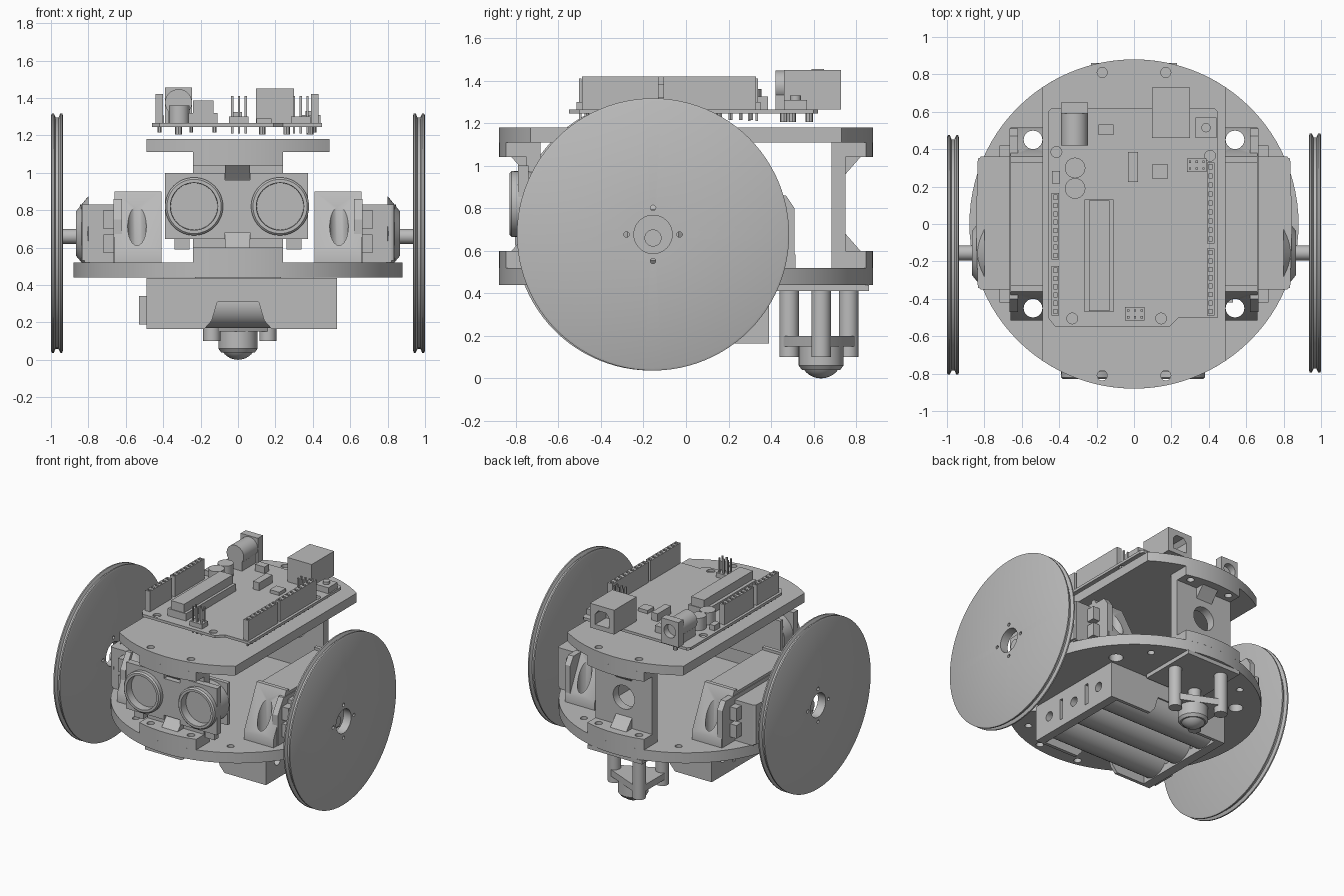
import bpy, bmesh, math
from mathutils import Vector

if "Cube" in bpy.data.objects:
    bpy.data.objects.remove(bpy.data.objects["Cube"])

grey = bpy.data.materials.new("plain grey")
grey.use_nodes = True
grey.diffuse_color = (0.5, 0.5, 0.5, 1)
grey.node_tree.nodes["Principled BSDF"].inputs["Base Color"].default_value = (0.5, 0.5, 0.5, 1)
parts = []


def place(axis, a, b, h):
    return {"x": (h, a, b), "y": (a, h, b), "z": (a, b, h)}[axis]


def finish(name, bm):
    bmesh.ops.recalc_face_normals(bm, faces=bm.faces)
    me = bpy.data.meshes.new(name)
    bm.to_mesh(me)
    bm.free()
    me.materials.append(grey)
    ob = bpy.data.objects.new(name, me)
    bpy.context.scene.collection.objects.link(ob)
    parts.append(ob)
    return ob


def add_prism(bm, pts, axis, lo, hi):
    ends = [[bm.verts.new(place(axis, a, b, h)) for a, b in pts] for h in (lo, hi)]
    bm.faces.new(ends[0])
    bm.faces.new(ends[1])
    n = len(pts)
    for i in range(n):
        j = (i + 1) % n
        bm.faces.new((ends[0][i], ends[0][j], ends[1][j], ends[1][i]))


def ring(a, b, r, n=32):
    return [(a + r * math.cos(math.tau * i / n), b + r * math.sin(math.tau * i / n)) for i in range(n)]


def rect(a0, a1, b0, b1):
    return [(a0, b0), (a1, b0), (a1, b1), (a0, b1)]


def prisms(name, shapes, axis, lo, hi):
    bm = bmesh.new()
    for pts in shapes:
        add_prism(bm, pts, axis, lo, hi)
    return finish(name, bm)


def box(name, x0, x1, y0, y1, z0, z1):
    return prisms(name, [rect(x0, x1, y0, y1)], "z", z0, z1)


def cyl(name, a, b, r, axis, lo, hi, n=32):
    return prisms(name, [ring(a, b, r, n)], axis, lo, hi)


def lathe(name, profile, a, b, axis, n=48):
    """Spin a closed (radius, height) profile about a line along the axis."""
    bm = bmesh.new()
    loops = [[bm.verts.new(place(axis, p, q, h)) for p, q in ring(a, b, max(r, 1e-4), n)] for r, h in profile]
    for k, loop in enumerate(loops):
        nxt = loops[(k + 1) % len(loops)]
        for i in range(n):
            j = (i + 1) % n
            bm.faces.new((loop[i], loop[j], nxt[j], nxt[i]))
    return finish(name, bm)


def cut(ob, shapes, axis, lo, hi):
    cutter = prisms("cutter", shapes, axis, lo, hi)
    parts.remove(cutter)
    mod = ob.modifiers.new("holes", "BOOLEAN")
    mod.operation = "DIFFERENCE"
    mod.solver = "EXACT"
    mod.object = cutter
    dg = bpy.context.evaluated_depsgraph_get()
    me = bpy.data.meshes.new_from_object(ob.evaluated_get(dg))
    ob.modifiers.clear()
    ob.data = me
    bpy.data.objects.remove(cutter)


# Round lower deck and the trimmed upper deck
R = 0.88
rim_holes = [ring(x, y, 0.027, 16) for x in (-0.17, 0.17) for y in (-0.81, 0.81)]
mount_holes = [ring(x, y, 0.05, 20) for x in (-0.54, 0.54) for y in (-0.45, 0.45)]
extra_holes = [ring(x, y, 0.025, 16) for x in (-0.4, 0.4) for y in (-0.66, 0.66)]
lower = cyl("lower_deck", 0, 0, R, "z", 0.44, 0.52, 96)
cut(lower, rim_holes + mount_holes + extra_holes, "z", 0.3, 0.6)
half = math.asin(0.49 / R)
arc = [(R * math.sin(half * t / 12), R * math.cos(half * t / 12)) for t in range(-12, 13)]
upper = prisms("upper_deck", [arc + [(-x, -y) for x, y in arc]], "z", 1.11, 1.18)
cut(upper, rim_holes, "z", 1, 1.3)

# Front and back pillars: web with a hole, curved flanges, wedges
for s, side in ((-1, "front"), (1, "back")):
    web = prisms(side + "_pillar", [rect(-0.24, 0.24, *sorted((s * 0.685, s * 0.75)))], "z", 0.52, 1.11)
    cut(web, [ring(0, 0.82, 0.09)], "y", -1, 1)
    edge = [(x * 0.04, s * math.sqrt(R * R - (x * 0.04) ** 2)) for x in range(-6, 7)]
    for tag, z0, z1, d in (("lower", 0.52, 0.6, 1), ("upper", 1.04, 1.11, -1)):
        fl = prisms(f"{side}_{tag}_flange", [edge + [(0.24, s * 0.69), (-0.24, s * 0.69)]], "z", z0, z1)
        cut(fl, [ring(x, s * 0.81, 0.027, 16) for x in (-0.17, 0.17)], "z", 0.4, 1.3)
        z = z1 if d > 0 else z0
        prisms(f"{side}_{tag}_wedge", [[(s * 0.74, z - d * 0.01), (s * 0.83, z - d * 0.01),
               (s * 0.82, z), (s * 0.75, z + d * 0.08), (s * 0.74, z + d * 0.08)]], "x", -0.07, 0.065)

# Twin-eye distance sensor
eyes = (-0.235, 0.225)
plate = box("sensor_plate", -0.39, 0.375, -0.79, -0.74, 0.645, 1.0)
cut(plate, [ring(x, 0.82, 0.13) for x in eyes] + [rect(-0.07, 0.065, 0.6, 0.68), rect(-0.07, 0.065, 0.96, 1.1)], "y", -1, -0.5)
box("sensor_board", -0.37, 0.36, -0.64, -0.61, 0.66, 0.98)
for x in eyes:
    lathe("sensor_eye", [(0, -0.64), (0.15, -0.64), (0.155, -0.82), (0.145, -0.83),
                         (0.127, -0.83), (0.125, -0.77), (0, -0.77)], x, 0.82, "y")
for x in (-0.3, 0.3):
    box("sensor_clip", x - 0.04, x + 0.04, -0.77, -0.72, 0.59, 0.65)

# Drive motors, mounts, axles and wheels, on both sides
for s, side in ((1, "left"), (-1, "right")):
    def sbox(name, x0, x1, *rest):
        return box(f"{side}_{name}", *sorted((s * x0, s * x1)), *rest)
    sbox("motor_inner_body", 0.41, 0.66, -0.34, 0.36, 0.52, 0.88)
    sbox("motor_outer_body", 0.66, 0.82, -0.35, 0.36, 0.52, 0.83)
    prisms(side + "_motor_cap", [[(s * 0.81, -0.35), (s * 0.835, -0.34), (s * 0.845, 0), (s * 0.835, 0.35), (s * 0.81, 0.36)]],
           "z", 0.53, 0.83)
    lathe(side + "_motor_boss", [(0, s * 0.8), (0.2, s * 0.8), (0.12, s * 0.865), (0, s * 0.865)], -0.155, 0.675, "x")
    tab = prisms(side + "_motor_tab", [[(-0.47, 0.52), (0.51, 0.52), (0.51, 0.8), (0.47, 0.86), (-0.4, 0.86), (-0.47, 0.75)]],
                 "x", *sorted((s * 0.62, s * 0.665)))
    for e in (-1, 1):
        end = "front" if e < 0 else "back"
        mount = prisms(f"{side}_{end}_mount", [[(e * 0.33, 0.52), (e * 0.515, 0.52), (e * 0.515, 0.58), (e * 0.36, 0.9), (e * 0.33, 0.9)]],
                       "x", *sorted((s * 0.41, s * 0.66)))
        cut(mount, [ring(s * 0.54, e * 0.45, 0.05, 24)], "z", 0.4, 1)
        for z in (0.57, 0.7):
            y = sorted((e * 0.34, e * 0.42))
            sbox(end + "_mount_lug", 0.665, 0.72, *y, z, z + 0.1)
    cyl(side + "_axle", -0.155, 0.66, 0.04, "x", *sorted((s * 0.84, s * 0.95)))
    cy = -0.155 if s > 0 else -0.165
    profile = [(0.09, 0.935), (0.625, 0.935), (0.64, 0.94), (0.64, 0.95), (0.618, 0.96), (0.618, 0.975),
               (0.64, 0.985), (0.64, 0.995), (0.63, 1.0), (0.09, 1.0)]
    wheel = lathe(side + "_wheel", [(r, s * x) for r, x in profile], cy, 0.677, "x", 96)
    cut(wheel, [ring(cy + 0.125 * a, 0.677 + 0.125 * b, 0.013, 12) for a, b in ((1, 0), (-1, 0), (0, 1), (0, -1))], "x", -1.2, 1.2)

# Battery holder, open underneath, with three cells
box("battery_holder_top", -0.44, 0.5, -0.42, 0.39, 0.4, 0.437)
for x0, x1 in ((-0.49, -0.42), (0.465, 0.53)):
    wall = box("battery_holder_end", x0, x1, -0.42, 0.39, 0.165, 0.437)
    cut(wall, [ring(y, 0.3, 0.035, 20) for y in (-0.28, -0.015, 0.25)] +
        [rect(y - 0.015, y + 0.015, 0.22, 0.38) for y in (-0.15, 0.12)], "x", x0 - 0.1, x1 + 0.1)
for y0, y1 in ((-0.42, -0.395), (0.365, 0.39)):
    wall = box("battery_holder_side", -0.43, 0.47, y0, y1, 0.165, 0.437)
    cut(wall, [[(-0.18, 0.1), (0.18, 0.1), (0.18, 0.165), (0.14, 0.21), (0.11, 0.31), (-0.11, 0.31), (-0.14, 0.21), (-0.18, 0.165)]],
        "y", y0 - 0.1, y1 + 0.1)
for y in (-0.28, -0.015, 0.25):
    cyl("battery_cell", y, 0.3, 0.13, "x", -0.43, 0.47, 40)
box("battery_switch", -0.53, -0.47, -0.4, -0.22, 0.19, 0.34)

# Ball caster on three posts
posts = [(0.16, 0.635), (-0.14, 0.485), (-0.14, 0.765)]
box("caster_base", -0.23, 0.23, 0.41, 0.86, 0.41, 0.44)
for x, y in posts:
    cyl("caster_post", x, y, 0.046, "z", 0.1, 0.42)
prisms("caster_bridge", [[(0.16, 0.59), (0.2, 0.635), (0.16, 0.68), (-0.14, 0.81), (-0.18, 0.765), (-0.18, 0.485), (-0.14, 0.44)]], "z", 0.15, 0.2)
lathe("caster_socket", [(0, 0.2), (0.105, 0.2), (0.105, 0.06), (0.09, 0.04), (0, 0.04)], 0, 0.635, "z")
ball = [(0.1 * math.sin(t * math.pi / 16), 0.1 - 0.1 * math.cos(t * math.pi / 16)) for t in range(17)]
lathe("caster_ball", ball, 0, 0.635, "z", 32)

# Controller board and its components
board = prisms("controller_board", [[(-0.46, -0.5), (-0.42, -0.55), (0.19, -0.55), (0.24, -0.5), (0.45, -0.5), (0.45, 0.6),
               (0.43, 0.62), (-0.44, 0.62), (-0.46, 0.6)]], "z", 1.245, 1.265)
cut(board, [ring(x, y, 0.029, 16) for x, y in ((-0.33, -0.505), (0.145, -0.505), (-0.415, 0.385), (0.407, 0.365))], "z", 1, 1.5)
for x, y0, y1 in ((-0.42, -0.49, -0.225), (-0.42, -0.19, 0.165), (0.41, -0.49, -0.13), (0.41, -0.105, 0.33)):
    header = box("pin_header", x - 0.02, x + 0.02, y0, y1, 1.26, 1.42)
    n = round((y1 - y0) / 0.046)
    ys = [y0 + (i + 0.5) * (y1 - y0) / n for i in range(n)]
    cut(header, [rect(x - 0.011, x + 0.011, y - 0.011, y + 0.011) for y in ys], "z", 1.36, 1.5)
    prisms("header_pins", [ring(x, y, 0.01, 6) for y in ys], "z", 1.215, 1.25)
for x, y in ((0.335, 0.315), (0.005, -0.48)):
    pins = [(x + i * 0.036, y + j * 0.036) for i in (-1, 0, 1) for j in (-0.5, 0.5)]
    prisms("program_pins", [rect(a - 0.006, a + 0.006, b - 0.006, b + 0.006) for a, b in pins], "z", 1.21, 1.41)
    box("program_pin_base", x - 0.052, x + 0.052, y - 0.036, y + 0.036, 1.26, 1.3)
box("chip_socket", -0.265, -0.11, -0.47, 0.13, 1.26, 1.32)
box("main_chip", -0.24, -0.13, -0.465, 0.125, 1.31, 1.385)
prisms("chip_pins", [ring(x, -0.44 + i * 0.0415, 0.01, 6) for x in (-0.25, -0.125) for i in range(14)], "z", 1.215, 1.25)
for y in (0.19, 0.3):
    cyl("capacitor", -0.315, y, 0.055, "z", 1.26, 1.36, 24)
for x, y, w, d, h in ((-0.15, 0.505, 0.04, 0.028, 0.05), (-0.417, 0.25, 0.022, 0.033, 0.04),
                      (0.14, 0.28, 0.04, 0.04, 0.025), (-0.005, 0.305, 0.026, 0.08, 0.06), (0.385, 0.515, 0.055, 0.055, 0.045)):
    box("small_component", x - w, x + w, y - d, y + d, 1.26, 1.265 + h)
cyl("reset_button", 0.385, 0.515, 0.025, "z", 1.3, 1.33, 16)
usb = box("data_socket", 0.095, 0.3, 0.46, 0.73, 1.265, 1.45)
cut(usb, [[(0.14, 1.3), (0.255, 1.3), (0.255, 1.38), (0.23, 1.41), (0.165, 1.41), (0.14, 1.38)]], "y", 0.6, 0.8)
jack = box("power_socket_face", -0.39, -0.245, 0.59, 0.65, 1.265, 1.455)
cut(jack, [ring(-0.318, 1.37, 0.05, 24)], "y", 0.6, 0.7)
cyl("power_socket_barrel", -0.318, 1.375, 0.072, "y", 0.42, 0.6)
box("power_socket_base", -0.375, -0.26, 0.42, 0.6, 1.26, 1.37)
prisms("socket_pins", [ring(x, y, 0.018, 8) for x, y in ((-0.318, 0.46), (-0.318, 0.58), (0.13, 0.5), (0.26, 0.5), (0.385, 0.5))], "z", 1.205, 1.25)

# Smooth round surfaces, keeping edges sharp
for ob in bpy.context.selected_objects:
    ob.select_set(False)
for ob in parts:
    ob.select_set(True)
bpy.context.view_layer.objects.active = parts[0]
bpy.ops.object.shade_smooth_by_angle(angle=math.radians(30))
